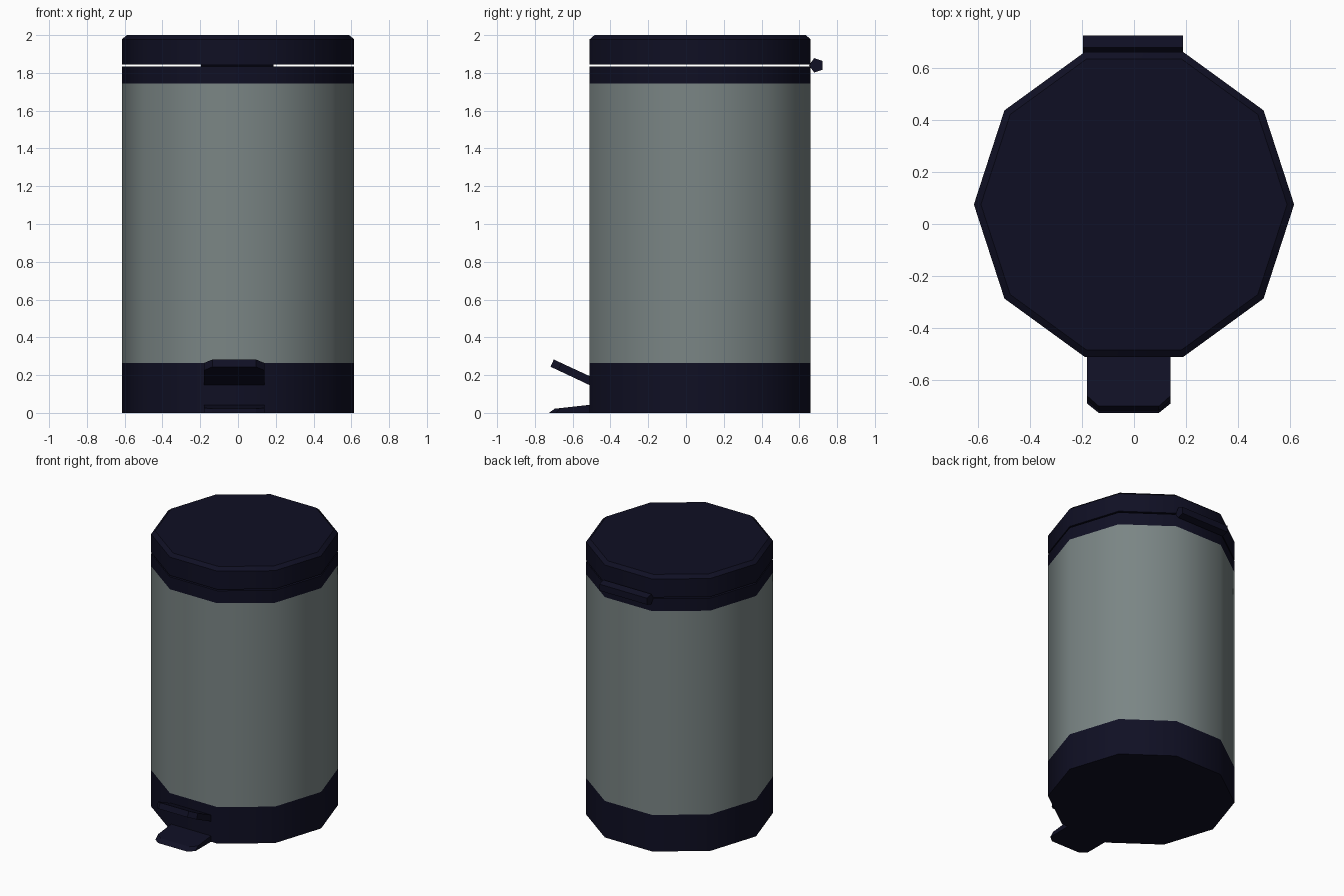
import bpy, bmesh, math
from mathutils import Matrix

if "Cube" in bpy.data.objects:
    bpy.data.objects.remove(bpy.data.objects["Cube"])


def material(name, rgb):
    m = bpy.data.materials.new(name)
    m.diffuse_color = (*rgb, 1)
    m.use_nodes = True
    m.node_tree.nodes["Principled BSDF"].inputs["Base Color"].default_value = m.diffuse_color
    return m


navy = material("dark navy plastic", (0.0048, 0.0048, 0.017))
grey = material("grey metal", (0.195, 0.235, 0.233))
CY, R = 0.075, 0.615


def finish(name, bm, mat, smooth=None):
    bmesh.ops.recalc_face_normals(bm, faces=bm.faces)
    me = bpy.data.meshes.new(name)
    bm.to_mesh(me)
    bm.free()
    me.materials.append(mat)
    ob = bpy.data.objects.new(name, me)
    bpy.context.collection.objects.link(ob)
    if smooth:
        bpy.ops.object.select_all(action='DESELECT')
        ob.select_set(True)
        bpy.context.view_layer.objects.active = ob
        bpy.ops.object.shade_smooth_by_angle(angle=math.radians(smooth))
    return ob


def drum(name, profile, mat, bottom=True, top=True):
    """Ten-sided stack of rings from (radius, z) pairs."""
    bm = bmesh.new()
    rings = [[bm.verts.new((r * math.cos(i * math.tau / 10),
                            CY + r * math.sin(i * math.tau / 10), z))
              for i in range(10)] for r, z in profile]
    for a, b in zip(rings, rings[1:]):
        for i in range(10):
            j = (i + 1) % 10
            bm.faces.new((a[i], a[j], b[j], b[i]))
    if bottom:
        bm.faces.new(rings[0])
    if top:
        bm.faces.new(rings[-1])
    return finish(name, bm, mat, 40)


# Can: base, body, rim and floating lid
drum("base", [(R, 0), (R, 0.265)], navy, top=False)
drum("body", [(R, 0.265), (R, 1.745)], grey, False, False)
drum("rim", [(R, 1.745), (R, 1.835)], navy, bottom=False)
drum("lid", [(R, 1.845), (R, 1.978), (R - 0.027, 2.0)], navy)

# Hinge: five-sided bar at the back
bm = bmesh.new()
bmesh.ops.create_cone(bm, cap_ends=True, segments=5, radius1=0.04, radius2=0.04, depth=0.384)
bmesh.ops.rotate(bm, verts=bm.verts, matrix=Matrix.Rotation(math.pi / 2, 3, 'Y'))
ang = math.atan2(bm.verts[:][0].co.z, bm.verts[:][0].co.y)
bmesh.ops.rotate(bm, verts=bm.verts, matrix=Matrix.Rotation(math.pi - ang, 3, 'X'))
bmesh.ops.translate(bm, verts=bm.verts, vec=(-0.003, 0.691, 1.84))
finish("hinge", bm, navy)


def plate(name, rows):
    """Plate from (y, z bottom, z top, half width) sections, centred on x = -0.02."""
    bm = bmesh.new()
    prev = None
    for (yb, zb), (yt, zt), w in rows:
        q = [bm.verts.new(c) for c in ((-0.02 - w, yb, zb), (-0.02 + w, yb, zb),
                                       (-0.02 + w, yt, zt), (-0.02 - w, yt, zt))]
        if prev:
            for i in range(4):
                j = (i + 1) % 4
                bm.faces.new((prev[i], prev[j], q[j], q[i]))
        else:
            bm.faces.new(q)
        prev = q
    bm.faces.new(prev)
    return finish(name, bm, navy)


# Pedal and the foot plate below it, both with clipped front corners
plate("pedal", [((-0.47, 0.128), (-0.47, 0.176), 0.16),
                ((-0.676, 0.225), (-0.66, 0.264), 0.16),
                ((-0.717, 0.244), (-0.70, 0.283), 0.115)])
plate("foot_plate", [((-0.47, 0.0), (-0.47, 0.047), 0.16),
                     ((-0.69, 0.0), (-0.66, 0.026), 0.16),
                     ((-0.726, 0.0), (-0.695, 0.022), 0.115)])
